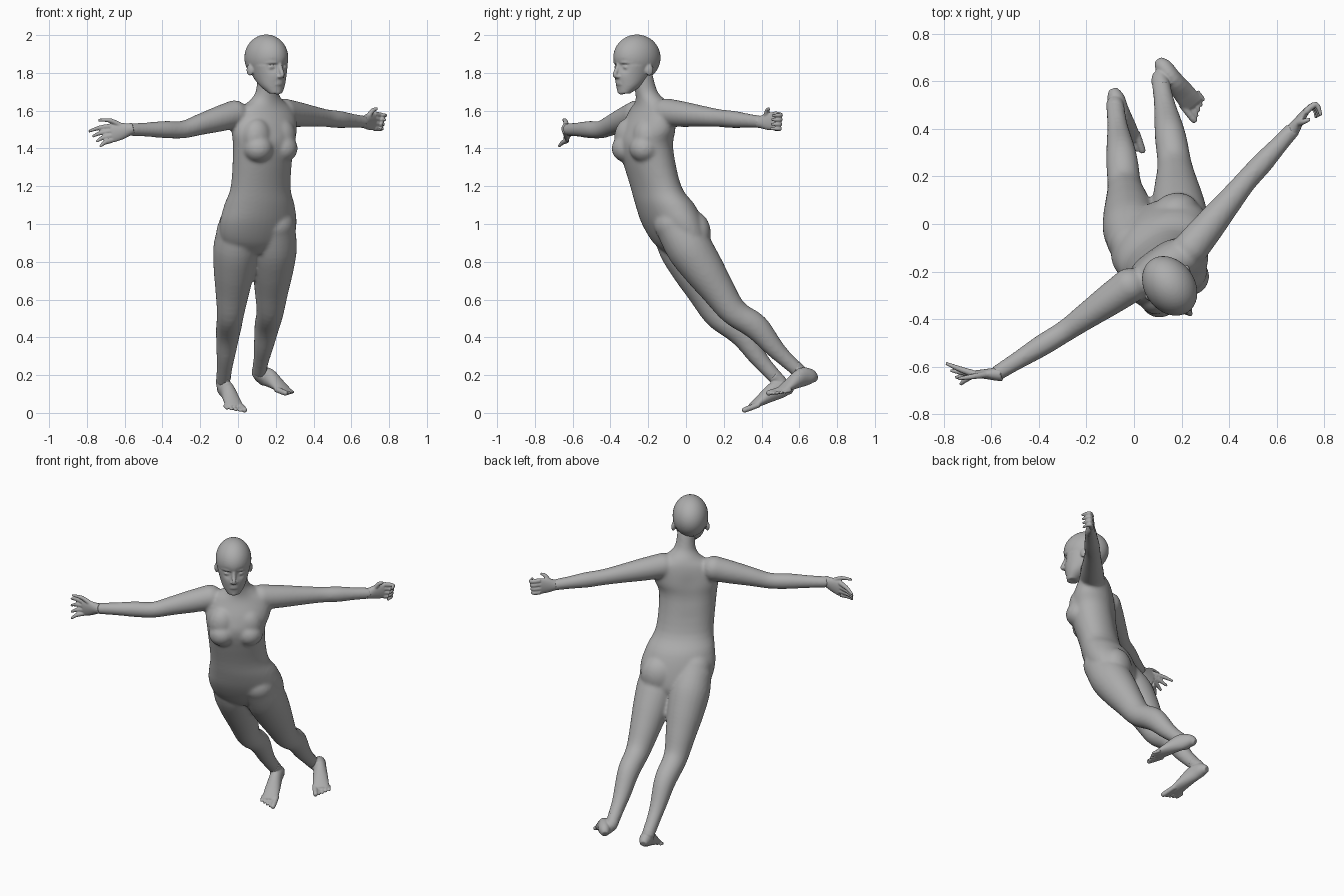
import bpy, bmesh
from math import sin, cos, pi, exp, radians
from mathutils import Vector, Matrix

cube = bpy.data.objects.get("Cube")
if cube:
    bpy.data.objects.remove(cube)

skin = bpy.data.materials.new("clay_grey")
skin.use_nodes = True
grey = (0.42, 0.42, 0.42, 1)
skin.diffuse_color = grey
skin.node_tree.nodes["Principled BSDF"].inputs["Base Color"].default_value = grey

up = Vector((0, 0, 1))
chest_yaw, hip_yaw = radians(36), radians(28)


def left_dir(yaw):
    return Vector((cos(yaw), sin(yaw), 0))


def front_dir(yaw):
    return Vector((sin(yaw), -cos(yaw), 0))


def offset(centre, forward, left, height, yaw=chest_yaw):
    """Point measured from a centre in a frame turned about the vertical."""
    return centre + front_dir(yaw) * forward + left_dir(yaw) * left + up * height


def spline_rows(rows, steps=4):
    """Smooth rows of centre, half width and half depth."""
    points = [Vector((*centre, width, depth)) for centre, width, depth in rows]
    points = [points[0]] + points + [points[-1]]
    result = []
    for before, start, end, after in zip(points, points[1:], points[2:], points[3:]):
        slope_in, slope_out = (end - before) / 2, (after - start) / 2
        for step in range(steps):
            t = step / steps
            ease = t * t * (3 - 2 * t)
            result.append(start.lerp(end, ease) + slope_in * t * (1 - t) ** 2
                          - slope_out * t * t * (1 - t))
    return result + [points[-1]]


def loft(mesh, rows, side, end_side=None, level=False, segments=24):
    """Closed tube of elliptical rings along a path."""
    rows = spline_rows(rows)
    centres = [Vector(row[:3]) for row in rows]
    last = len(rows) - 1
    rings = []
    for index, row in enumerate(rows):
        reference = side.lerp(end_side or side, index / last)
        ahead, behind = centres[min(index + 1, last)], centres[max(index - 1, 0)]
        tangent = up if level else (ahead - behind).normalized()
        across = (reference - tangent * reference.dot(tangent)).normalized()
        through = tangent.cross(across)
        angles = [2 * pi * k / segments for k in range(segments)]
        rings.append([mesh.verts.new(centres[index] + across * row[3] * cos(a)
                                     + through * row[4] * sin(a)) for a in angles])
    for lower, upper in zip(rings, rings[1:]):
        for k in range(segments):
            mesh.faces.new((lower[k - 1], lower[k], upper[k], upper[k - 1]))
    mesh.faces.new(rings[0][::-1])
    mesh.faces.new(rings[-1])


def ball(mesh, centre, size, yaw=chest_yaw):
    """Ellipsoid sized by its left, forward and height radii."""
    matrix = Matrix.Translation(centre) @ Matrix.Rotation(yaw, 4, 'Z') @ Matrix.Diagonal((*size, 1))
    bmesh.ops.create_icosphere(mesh, subdivisions=4, radius=1, matrix=matrix)


def limb(mesh, joints, upper_radii, lower_radii):
    """Two bones with evenly spaced thicknesses and a round root."""
    root, middle, end = [Vector(joint) for joint in joints]
    count, rest = len(upper_radii), len(lower_radii)
    rows = [(root.lerp(middle, i / count), r, r) for i, r in enumerate(upper_radii)]
    rows += [(middle.lerp(end, i / (rest - 1)), r, r) for i, r in enumerate(lower_radii)]
    loft(mesh, rows, up)
    ball(mesh, root, [upper_radii[0]] * 3)


def pull(mesh, centre, radius, move):
    """Soft sculpting push around a point."""
    for vert in mesh.verts:
        vert.co += move * exp(-((vert.co - centre).length / radius) ** 2)


def finish(mesh, name, voxel, rounds):
    """Fuse the overlapping shapes into one smooth surface."""
    bmesh.ops.recalc_face_normals(mesh, faces=mesh.faces)
    data = bpy.data.meshes.new(name)
    mesh.to_mesh(data)
    mesh.free()
    data.materials.append(skin)
    part = bpy.data.objects.new(name, data)
    bpy.context.collection.objects.link(part)
    fuse = part.modifiers.new("Fuse", 'REMESH')
    fuse.mode = 'VOXEL'
    fuse.voxel_size = voxel
    fuse.use_smooth_shade = True
    soften = part.modifiers.new("Soften", 'SMOOTH')
    soften.factor = 0.5
    soften.iterations = rounds


# Torso and neck: the spine drifts left as it rises
body = bmesh.new()
trunk = [(-.01, .84, .12, .08), (-.03, .9, .2, .12), (-.07, 1, .22, .14), (-.11, 1.1, .2, .14),
         (-.16, 1.2, .17, .12), (-.21, 1.4, .17, .13), (-.2, 1.5, .19, .12), (-.18, 1.6, .17, .09),
         (-.185, 1.65, .1, .075), (-.21, 1.7, .06, .06), (-.235, 1.8, .053, .058)]
loft(body, [(Vector((.04 + z / 15, y, z)), width, depth) for y, z, width, depth in trunk],
     left_dir(hip_yaw), left_dir(chest_yaw), level=True, segments=36)
chest, hips = Vector((.13, -.21, 1.4)), Vector((.1, -.05, .95))
for height in (-.2, -.1, 0, .1):
    pull(body, offset(chest, -.12, 0, height), .06, front_dir(chest_yaw) * .008)
for mirror in (-1, 1):
    ball(body, offset(chest, .07, .08 * mirror, 0), (.08, .08, .075))
    ball(body, offset(chest, .06, .08 * mirror, .06), (.08, .07, .1))
    ball(body, offset(hips, -.045, .1 * mirror, 0, hip_yaw), (.11, .09, .12), hip_yaw)

# Arms: shoulder, elbow, wrist
arm_shape = (.075, .067, .056), (.047, .046, .038, .033)
right_wrist, left_wrist = Vector((-.58, -.63, 1.5)), Vector((.67, .4, 1.54))
limb(body, [(-.02, -.26, 1.58), (-.29, -.45, 1.5), right_wrist], *arm_shape)
limb(body, [(.24, -.1, 1.59), (.47, .18, 1.56), left_wrist], *arm_shape)

# Legs: hip, knee, ankle, with calf muscles behind
leg_shape = (.1, .12, .11, .09), (.072, .067, .056, .043, .038)
right_ankle, left_ankle = Vector((-.08, .5, .16)), Vector((.11, .61, .21))
limb(body, [(0, -.09, 1), (-.04, .16, .52), right_ankle], *leg_shape)
limb(body, [(.2, -.07, 1), (.17, .25, .53), left_ankle], *leg_shape)
for calf in ((-.06, .28, .4), (.15, .37, .45)):
    pull(body, Vector(calf), .12, Vector((0, .02, .025)))
finish(body, "body", .009, 11)

# Head: round skull with a tapering jaw
skull = Vector((.15, -.26, 1.88))
head = bmesh.new()
ball(head, skull, (.105, .135, .123))
jaw = [(.02, -.04, .097, .11), (.03, -.1, .083, .098), (.055, -.15, .065, .065), (.085, -.19, .035, .03)]
loft(head, [(offset(skull, forward, 0, height), width, depth) for forward, height, width, depth in jaw],
     left_dir(chest_yaw), level=True, segments=48)
for mirror in (-1, 1):
    # Eye sockets, eyes, brows, ears, nostrils
    pull(head, offset(skull, .12, .04 * mirror, -.05), .025, front_dir(chest_yaw) * -.018)
    ball(head, offset(skull, .1, .04 * mirror, -.05), (.018, .015, .012))
    brow = [(.122, .02), (.11, .05), (.08, .075)]
    loft(head, [(offset(skull, forward, left * mirror, -.025), .007, .007) for forward, left in brow], up)
    ball(head, offset(skull, -.01, .1 * mirror, -.065), (.011, .022, .03), chest_yaw - mirror / 3)
    ball(head, offset(skull, .13, .012 * mirror, -.1), (.01, .012, .008))
nose = [(.12, -.03), (.13, -.06), (.145, -.09), (.13, -.1)]
loft(head, [(offset(skull, forward, 0, height), .012, .012) for forward, height in nose], left_dir(chest_yaw))
for height in (-.128, -.14):
    ball(head, offset(skull, .115, 0, height), (.027, .012, .007))
ball(head, offset(skull, .1, 0, -.18), (.02, .018, .016))
finish(head, "head", .0055, 4)


def hand(name, wrist, knuckle, middle, tip, spread, thumb):
    """Flat palm, four fanned fingers and a thumb on the upper edge."""
    knuckle, middle, tip, spread, thumb = map(Vector, (knuckle, middle, tip, spread, thumb))
    mesh = bmesh.new()
    loft(mesh, [(wrist.lerp(knuckle, -.3), .03, .03), (wrist, .034, .028),
                (wrist.lerp(knuckle, .4), .044, .022), (knuckle, .05, .015)], up)
    digits = []
    for finger in range(4):
        fan = .5 - finger / 3
        digits.append((knuckle + up * fan * .075, middle + (up * .075).lerp(spread, .5) * fan,
                       tip + spread * fan))
    base = wrist.lerp(knuckle, .3) + up * .02
    digits.append((base, base.lerp(thumb, .5) + up * .015, thumb))
    for points in digits:
        loft(mesh, [(point, r, r) for point, r in zip(points, (.015, .012, .007))], up, segments=12)
    finish(mesh, name, .0045, 3)


hand("right_hand", right_wrist, (-.67, -.63, 1.48), (-.72, -.63, 1.47), (-.76, -.63, 1.45),
     (-.06, .09, .08), (-.74, -.65, 1.55))
hand("left_hand", left_wrist, (.72, .47, 1.545), (.76, .5, 1.54), (.775, .45, 1.54),
     (.02, .01, .07), (.74, .44, 1.61))


def foot(name, ankle, heel, toe, inner):
    """Sole line from heel to toe, ankle stub, big toe on the inner side."""
    heel, toe = Vector(heel), Vector(toe)
    along = toe - heel
    side = along.cross(up).normalized()
    rise = side.cross(along).normalized()
    mesh = bmesh.new()
    sole = [(0, .02, .02), (.1, .036, .04), (.3, .038, .05), (.6, .046, .03), (.82, .048, .014)]
    loft(mesh, [(heel + along * t + rise * height, width, height) for t, width, height in sole], side)
    instep = heel + along * .25 + rise * .04
    loft(mesh, [(instep, .036, .05), (ankle, .037, .037), (ankle + Vector((.01, -.04, .04)), .036, .036)], side)
    for digit in range(5):
        radius = .0095 if digit else .015
        reach = 1.03 - digit / 25
        start = heel + side * inner * (.036 - digit / 48) + rise * radius
        loft(mesh, [(start + along * t, radius * k, radius * k)
                    for t, k in ((.7, 1), (reach - .06, 1), (reach, .6))], side, segments=12)
    finish(mesh, name, .005, 3)


foot("right_foot", right_ankle, (-.09, .57, .1), (0, .3, 0), -1)
foot("left_foot", left_ankle, (.1, .69, .16), (.28, .46, .09), 1)
